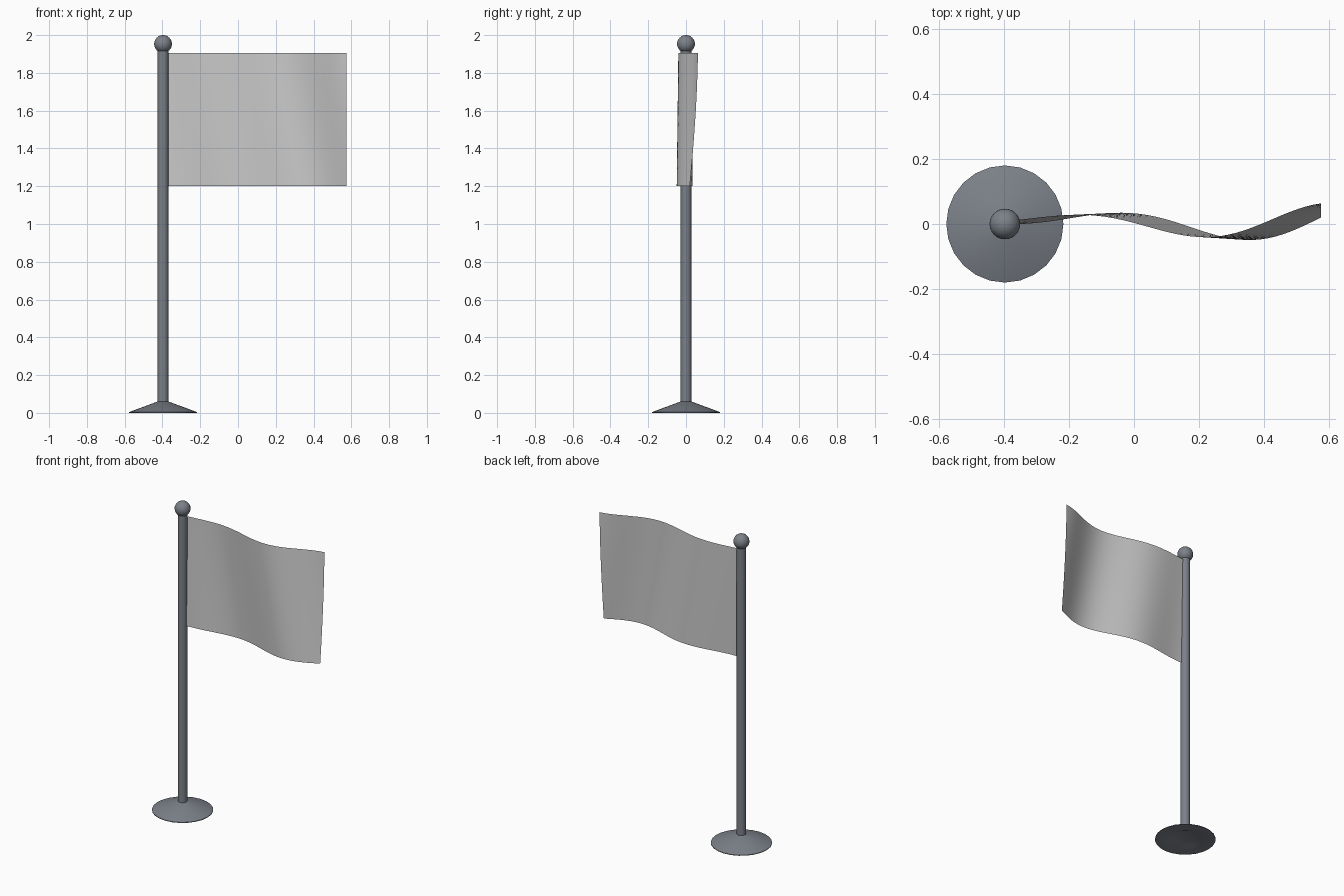
import bpy, bmesh, math

if "Cube" in bpy.data.objects:
    bpy.data.objects.remove(bpy.data.objects["Cube"])

PX = -0.397  # pole axis


def material(name, rgb):
    m = bpy.data.materials.new(name)
    m.diffuse_color = (*rgb, 1)
    m.use_nodes = True
    m.node_tree.nodes["Principled BSDF"].inputs["Base Color"].default_value = m.diffuse_color
    return m


metal = material("steel grey", (0.20, 0.22, 0.25))
cloth = material("cloth grey", (0.60, 0.60, 0.60))


def finish(name, bm, mat, angle=40):
    me = bpy.data.meshes.new(name)
    bm.to_mesh(me)
    bm.free()
    ob = bpy.data.objects.new(name, me)
    bpy.context.collection.objects.link(ob)
    me.materials.append(mat)
    bpy.ops.object.select_all(action='DESELECT')
    ob.select_set(True)
    bpy.context.view_layer.objects.active = ob
    bpy.ops.object.shade_smooth_by_angle(angle=math.radians(angle))
    return ob


def lathe(name, profile, sides, mat):
    bm = bmesh.new()
    vs = [bm.verts.new((r, 0, z)) for r, z in profile]
    es = [bm.edges.new(p) for p in zip(vs, vs[1:])]
    bmesh.ops.spin(bm, geom=vs + es, cent=(0, 0, 0), axis=(0, 0, 1),
                   angle=math.tau, steps=sides, use_duplicate=False)
    bmesh.ops.remove_doubles(bm, verts=bm.verts[:], dist=1e-5)
    bmesh.ops.recalc_face_normals(bm, faces=bm.faces[:])
    ob = finish(name, bm, mat)
    ob.location.x = PX
    return ob


# conical foot with a shallow recess underneath
lathe("base", [(0, 0.06), (0.03, 0.06), (0.18, 0.004), (0.18, 0), (0.11, 0),
               (0.08, 0.012), (0, 0.012)], 24, metal)

# pole
lathe("pole", [(0, 0.05), (0.028, 0.05), (0.028, 1.925), (0, 1.925)], 24, metal)

# ball finial
bm = bmesh.new()
bmesh.ops.create_uvsphere(bm, u_segments=24, v_segments=16, radius=0.047)
finial = finish("finial", bm, metal)
finial.location = (PX, 0, 1.953)

# waving flag: ripple grows away from the pole and leans with height
bm = bmesh.new()
NU, NV = 40, 16
X0, X1, Z0, Z1 = -0.368, 0.575, 1.2, 1.905


def flag_point(u, v):
    y = (0.012 + 0.052 * u) * math.sin(7.4 * u + 0.3 - 1.1 * (1 - v)) + 0.008 * (1 - u)
    return (X0 + (X1 - X0) * u, y, Z0 + (Z1 - Z0) * v)


rows = [[bm.verts.new(flag_point(i / NU, j / NV)) for i in range(NU + 1)]
        for j in range(NV + 1)]
for a, b in zip(rows, rows[1:]):
    for i in range(NU):
        bm.faces.new((a[i], a[i + 1], b[i + 1], b[i]))
finish("flag", bm, cloth)
